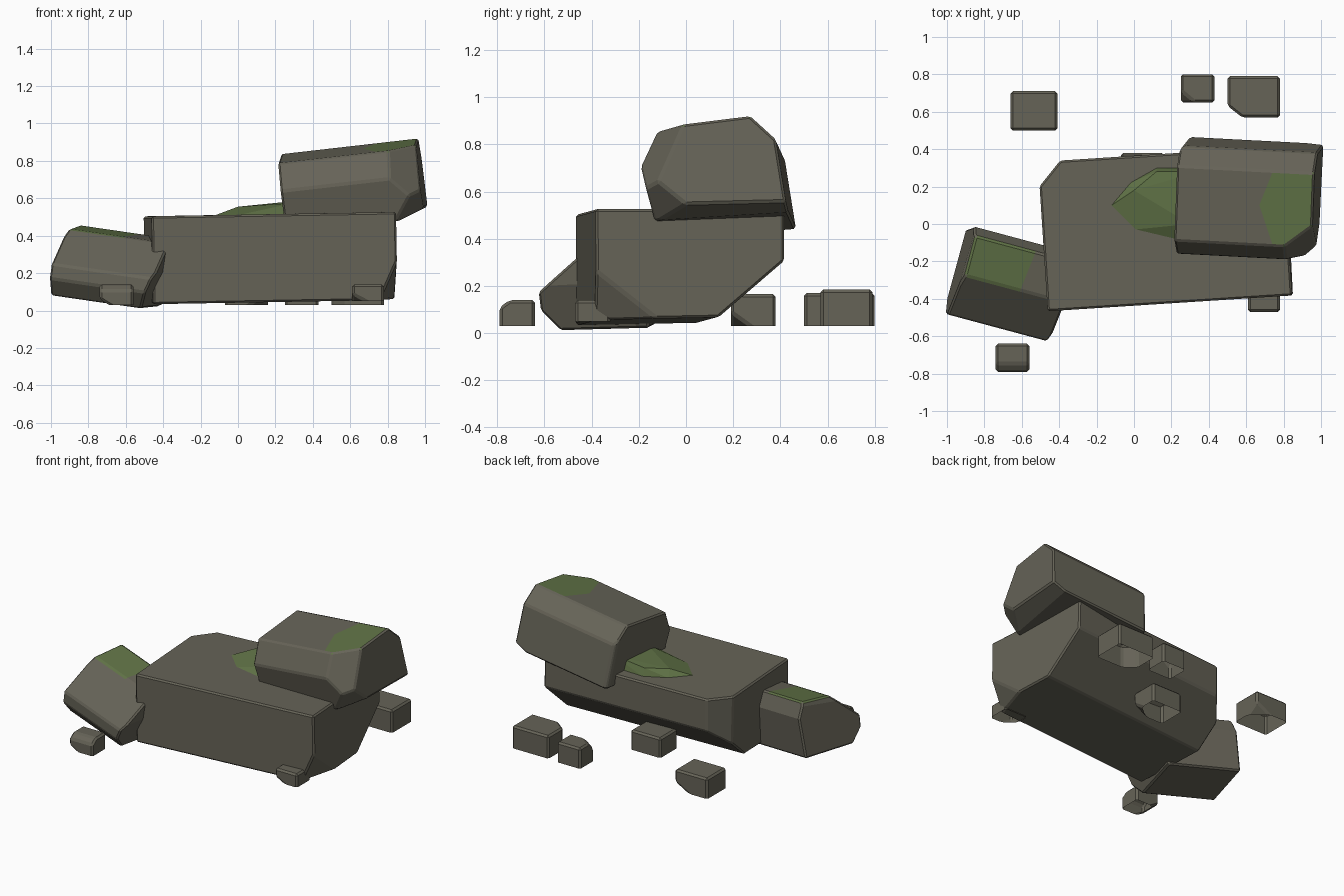
import bpy
import bmesh
from math import radians
from mathutils import Vector, Matrix, Euler

default_cube = bpy.data.objects.get("Cube")
if default_cube:
    bpy.data.objects.remove(default_cube, do_unlink=True)


def make_material(name, colour):
    material = bpy.data.materials.new(name)
    material.use_nodes = True
    material.diffuse_color = (*colour, 1)
    shader = material.node_tree.nodes["Principled BSDF"]
    shader.inputs["Base Color"].default_value = (*colour, 1)
    shader.inputs["Roughness"].default_value = 0.9
    return material


STONE = make_material("grey stone", (0.133, 0.126, 0.096))
MOSS = make_material("green moss", (0.118, 0.171, 0.062))


def chip(bm, point, normal):
    """Slice away everything beyond a plane and close the cut."""
    geometry = bm.verts[:] + bm.edges[:] + bm.faces[:]
    cut = bmesh.ops.bisect_plane(bm, geom=geometry, plane_co=Vector(point),
                                 plane_no=Vector(normal).normalized(), clear_outer=True)
    rim = [item for item in cut["geom_cut"] if isinstance(item, bmesh.types.BMEdge)]
    if rim:
        bmesh.ops.contextual_create(bm, geom=rim)
    bmesh.ops.recalc_face_normals(bm, faces=bm.faces[:])


def grow_moss(bm, planes):
    """Mark the part of the upper face that lies inside all planes as moss."""
    def upper_faces():
        return [face for face in bm.faces if face.normal.z > 0.9]

    for point, normal in planes:
        faces = upper_faces()
        edges = {edge for face in faces for edge in face.edges}
        verts = {vert for face in faces for vert in face.verts}
        bmesh.ops.bisect_plane(bm, geom=faces + list(edges) + list(verts),
                               plane_co=Vector(point), plane_no=Vector(normal).normalized())
    bm.normal_update()
    for face in upper_faces():
        centre = face.calc_center_median()
        if all((centre - Vector(point)).dot(Vector(normal)) > 0 for point, normal in planes):
            face.material_index = 1


def finish(bm, name, materials, bevel):
    mesh = bpy.data.meshes.new(name)
    bm.to_mesh(mesh)
    bm.free()
    for material in materials:
        mesh.materials.append(material)
    obj = bpy.data.objects.new(name, mesh)
    bpy.context.collection.objects.link(obj)
    if bevel:
        modifier = obj.modifiers.new("worn edges", "BEVEL")
        modifier.width = bevel
        modifier.segments = 1
        modifier.limit_method = "ANGLE"
        modifier.angle_limit = radians(30)
    return obj


def boulder(name, profile, half_length, centre, tilt, chips, moss=()):
    """Extrude a cross-section along x, tilt it, then chip its corners."""
    bm = bmesh.new()
    section = bm.faces.new([bm.verts.new((-half_length, y, z)) for y, z in profile])
    extruded = bmesh.ops.extrude_face_region(bm, geom=[section], use_keep_orig=True)
    far_end = [item for item in extruded["geom"] if isinstance(item, bmesh.types.BMVert)]
    bmesh.ops.translate(bm, verts=far_end, vec=(2 * half_length, 0, 0))
    bmesh.ops.recalc_face_normals(bm, faces=bm.faces[:])
    rotation = Euler([radians(angle) for angle in tilt]).to_matrix().to_4x4()
    bm.transform(Matrix.Translation(centre) @ rotation)
    for point, normal in chips:
        chip(bm, point, normal)
    if moss:
        grow_moss(bm, moss)
    return finish(bm, name, (STONE, MOSS), 0.01)


def pebble(name, x_range, y_range, z_range, chips):
    """Small chipped block, hollow underneath."""
    bm = bmesh.new()
    bmesh.ops.create_cube(bm, size=1)
    for direction in chips:
        chip(bm, Vector(direction) * 0.36, direction)
    ranges = (x_range, y_range, z_range)
    size = [high - low for low, high in ranges]
    centre = [(high + low) / 2 for low, high in ranges]
    bm.transform(Matrix.Translation(centre) @ Matrix.Diagonal((*size, 1)))
    bm.normal_update()
    underside = [face for face in bm.faces if face.normal.z < -0.95]
    bmesh.ops.delete(bm, geom=underside, context="FACES")
    return finish(bm, name, (STONE,), 0.012)


# Long slab in the middle
boulder("main_boulder",
        [(-0.4, -0.24), (-0.4, 0.23), (0.4, 0.23), (0.4, 0.01), (0.12, -0.23)],
        0.655, (0.17, -0.025, 0.285), (0, -1, 3.7),
        [((-0.45, 0.27, 0.3), (-5, 4, 0)),
         ((0.84, -0.38, 0.24), (7, -2, -3))])

# Block resting on the slab's left end
boulder("upper_boulder",
        [(-0.25, -0.24), (-0.31, -0.01), (-0.24, 0.14),
         (0.16, 0.19), (0.27, 0.09), (0.32, -0.21)],
        0.37, (0.61, 0.13, 0.69), (0, -6.5, -3),
        [((0.8, -0.2, 0.7), (5, -8, 4)),
         ((0.89, -0.19, 0.6), (4, -3, -3)),
         ((0.98, 0.2, 0.54), (1, 0, -2)),
         ((0.265, 0.42, 0.6), (-5, 4, 0))],
        [((0.67, 0.1, 0.9), (5, -2, 0)),
         ((0.67, 0.1, 0.9), (3, 1, 0))])

# Low block leaning against the slab's right end
boulder("side_boulder",
        [(-0.17, -0.18), (-0.245, -0.09), (-0.245, -0.01), (-0.02, 0.18),
         (0.2, 0.2), (0.245, 0.1), (0.22, -0.17)],
        0.285, (-0.66, -0.32, 0.22), (0, 8, -15),
        [((-0.94, -0.25, 0.34), (-9, 2, 4)),
         ((-0.47, -0.6, 0.14), (4, -1, -2))],
        [((-0.51, -0.11, 0.4), (-5, 2, 0))])

# Moss cushion between the slab and the upper block
cushion = bmesh.new()
for corner in [(-0.12, 0.1, 0.51), (0, -0.03, 0.51), (0.3, -0.11, 0.51),
               (-0.02, 0.22, 0.51), (0.12, 0.3, 0.51), (0.35, 0.3, 0.51),
               (0, 0.18, 0.555), (0.12, 0.28, 0.565), (0.35, 0.28, 0.59), (0.3, 0, 0.575)]:
    cushion.verts.new(corner)
bmesh.ops.convex_hull(cushion, input=cushion.verts[:])
finish(cushion, "moss_cushion", (MOSS,), 0)

# Scattered pebbles
pebble("back_right_pebble", (-0.66, -0.41), (0.5, 0.71), (0.03, 0.17), [(1, 1, -1)])
pebble("back_small_pebble", (0.25, 0.43), (0.65, 0.8), (0.03, 0.17), [(-1, -1, 1)])
pebble("back_left_pebble", (0.5, 0.78), (0.57, 0.79), (0.03, 0.185), [(-1, -1, 0)])
pebble("back_middle_pebble", (-0.07, 0.16), (0.19, 0.38), (0.03, 0.165), [(1, -1, -1)])
pebble("front_right_pebble", (-0.74, -0.56), (-0.79, -0.64), (0.03, 0.14),
       [(0, -1, 1), (-1, 0, -1)])
pebble("front_left_pebble", (0.61, 0.78), (-0.47, -0.32), (0.05, 0.14), [(-1, -1, -1)])
